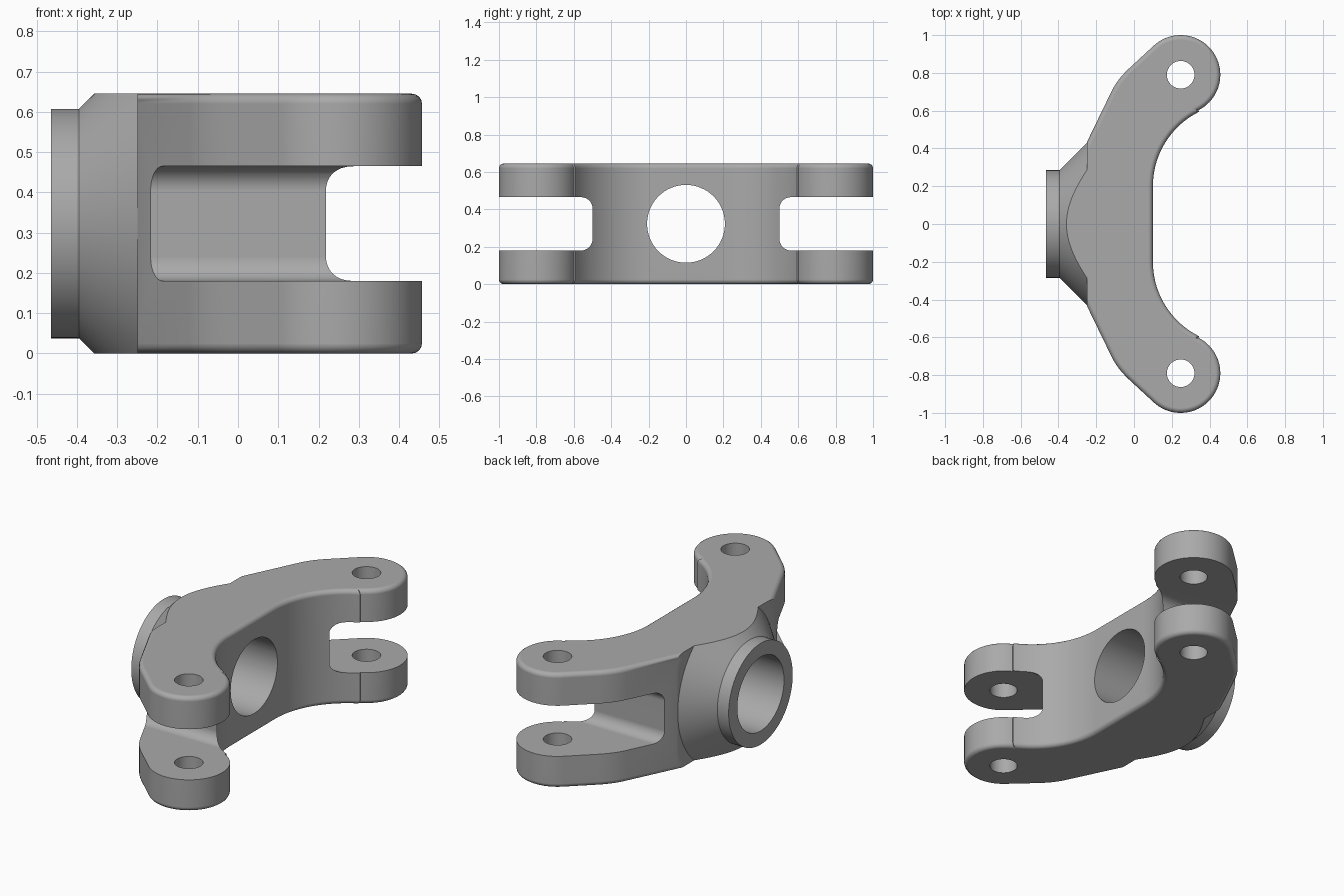
import bpy, bmesh
from math import pi, sin, cos, radians
from mathutils import Vector, Matrix

cube = bpy.data.objects.get("Cube")
if cube:
    bpy.data.objects.remove(cube)

HEIGHT, MID = 0.645, 0.3225
PIN = (0.247, 0.79)
REAR = -0.25

steel = bpy.data.materials.new("grey metal")
steel.use_nodes = True
grey = (0.4, 0.4, 0.4, 1)
steel.diffuse_color = grey
steel.node_tree.nodes["Principled BSDF"].inputs["Base Color"].default_value = grey


def make(name, bm):
    bmesh.ops.recalc_face_normals(bm, faces=bm.faces)
    mesh = bpy.data.meshes.new(name)
    bm.to_mesh(mesh)
    bm.free()
    mesh.materials.append(steel)
    ob = bpy.data.objects.new(name, mesh)
    bpy.context.collection.objects.link(ob)
    return ob


def arc(centre, r, start, end, n):
    angles = [radians(start + (end - start) * i / n) for i in range(n + 1)]
    return [(centre[0] + r * cos(a), centre[1] + r * sin(a)) for a in angles]


def cylinder(name, r, length, matrix):
    bm = bmesh.new()
    bmesh.ops.create_cone(bm, cap_ends=True, segments=64, radius1=r, radius2=r,
                          depth=length, matrix=matrix)
    return make(name, bm)


def combine(target, other, operation):
    mod = target.modifiers.new(operation, 'BOOLEAN')
    mod.object, mod.operation, mod.solver = other, operation, 'EXACT'
    bpy.context.view_layer.objects.active = target
    bpy.ops.object.modifier_apply(modifier=mod.name)
    bpy.data.objects.remove(other)


# Yoke plate: half outline from the inner face round the pin eye to the rear
half = arc((0.54, 0.2), 0.44, 180, 116.4, 18)
half += arc(PIN, 0.21, -63.6, 133, 40)
a, b, c = Vector((-0.03, 0.82)), Vector((-0.09, 0.763)), Vector((-0.12, 0.70))
for i in range(9):
    t = i / 8
    half.append(tuple(a * (1 - t) ** 2 + b * 2 * t * (1 - t) + c * t * t))
half.append((REAR, 0.432))
outline = half + [(x, -y) for x, y in reversed(half)]

bm = bmesh.new()
base = bm.faces.new([bm.verts.new((x, y, 0)) for x, y in outline])
top = bmesh.ops.extrude_face_region(bm, geom=[base])["geom"]
bmesh.ops.translate(bm, vec=(0, 0, HEIGHT),
                    verts=[v for v in top if isinstance(v, bmesh.types.BMVert)])
bmesh.ops.recalc_face_normals(bm, faces=bm.faces)
# Rounded rims everywhere except along the flat rear face
rims = [e for e in bm.edges
        if abs(e.verts[0].co.z - e.verts[1].co.z) < 0.01
        and max(v.co.x for v in e.verts) > REAR + 0.01]
bmesh.ops.bevel(bm, geom=rims, offset=0.025, offset_type='OFFSET', segments=4,
                profile=0.5, affect='EDGES')
yoke = make("yoke_body", bm)

# Conical hub with a short collar, trimmed flush with the plate
bm = bmesh.new()
rings = []
for x, r in [(-0.465, 0.285), (-0.395, 0.285), (-0.249, 0.431), (-0.2, 0.38)]:
    rings.append([bm.verts.new((x, r * cos(2 * pi * i / 96), MID + r * sin(2 * pi * i / 96)))
                  for i in range(96)])
for r1, r2 in zip(rings, rings[1:]):
    for i in range(96):
        j = (i + 1) % 96
        bm.faces.new((r1[i], r1[j], r2[j], r2[i]))
bm.faces.new(rings[0])
bm.faces.new(rings[-1])
for z, side in ((0, -1), (HEIGHT, 1)):
    cut = bmesh.ops.bisect_plane(bm, geom=bm.verts[:] + bm.edges[:] + bm.faces[:],
                                 plane_co=(0, 0, z), plane_no=(0, 0, side), clear_outer=True)
    rim = [e for e in cut["geom_cut"] if isinstance(e, bmesh.types.BMEdge)]
    bmesh.ops.contextual_create(bm, geom=rim)
combine(yoke, make("hub", bm), 'UNION')

# Fork slots with rounded inner corners, and the pin holes
for side in (-1, 1):
    bm = bmesh.new()
    bmesh.ops.create_cube(bm, size=1, matrix=Matrix.Translation((0, side * 0.9, MID))
                          @ Matrix.Diagonal((2, 0.8, 0.285, 1)))
    corners = [e for e in bm.edges
               if all(abs(v.co.y) < 0.6 for v in e.verts)
               and abs(e.verts[0].co.x - e.verts[1].co.x) > 1]
    bmesh.ops.bevel(bm, geom=corners, offset=0.06, segments=8, profile=0.5, affect='EDGES')
    combine(yoke, make("slot_cutter", bm), 'DIFFERENCE')
    hole = Matrix.Translation((PIN[0], side * PIN[1], MID))
    combine(yoke, cylinder("pin_cutter", 0.073, 2, hole), 'DIFFERENCE')

# Central bore
bore = Matrix.Translation((0, 0, MID)) @ Matrix.Rotation(pi / 2, 4, 'Y')
combine(yoke, cylinder("bore_cutter", 0.208, 2, bore), 'DIFFERENCE')

# Smooth curves, crisp edges
bpy.ops.object.select_all(action='DESELECT')
yoke.select_set(True)
bpy.context.view_layer.objects.active = yoke
bpy.ops.object.shade_smooth_by_angle(angle=radians(30))
weighted = yoke.modifiers.new("even_shading", 'WEIGHTED_NORMAL')
weighted.keep_sharp = True
